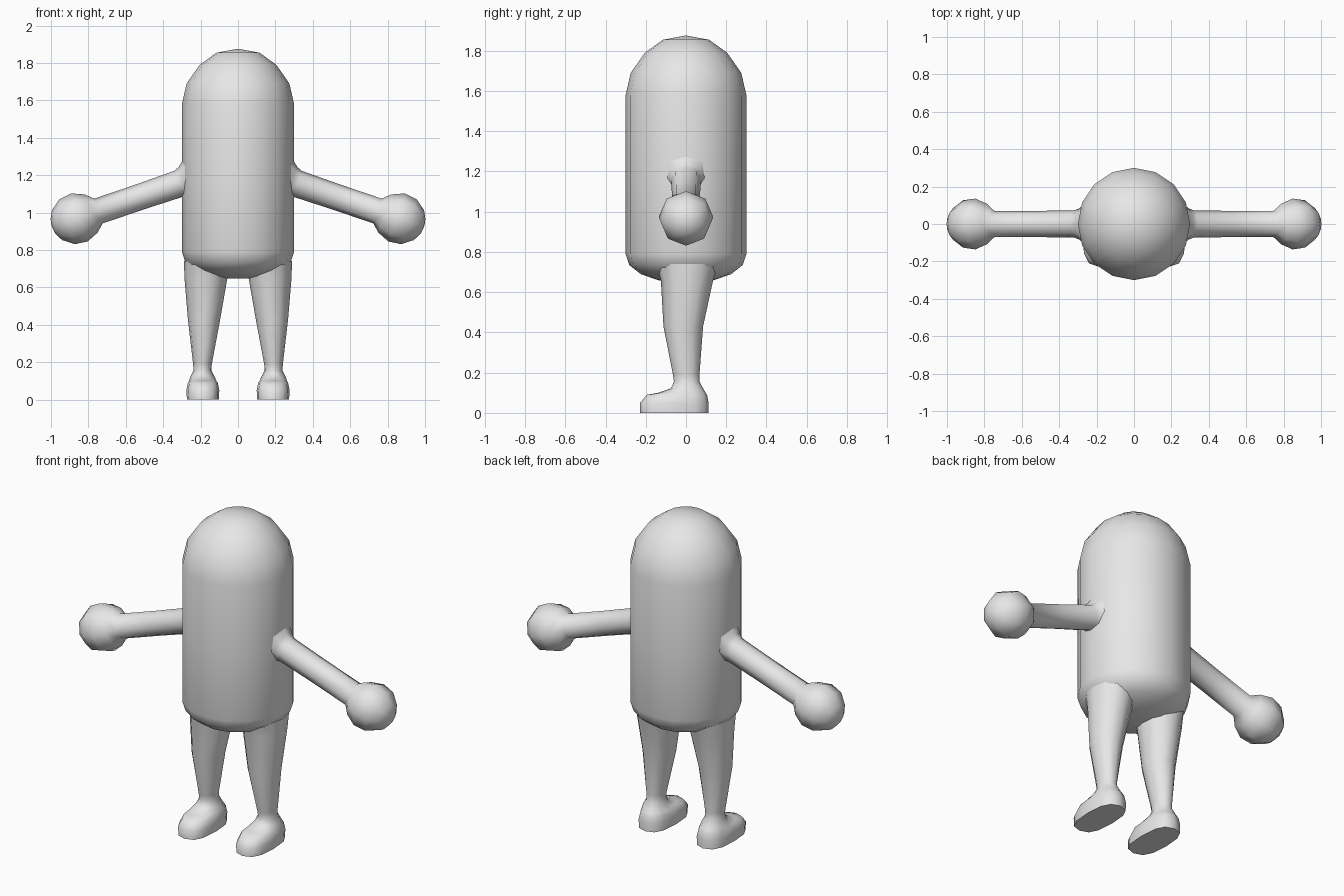
import bpy, bmesh, math
from mathutils import Vector

if "Cube" in bpy.data.objects:
    bpy.data.objects.remove(bpy.data.objects["Cube"])

grey = bpy.data.materials.new("light_grey")
grey.diffuse_color = (0.8, 0.8, 0.8, 1)
grey.use_nodes = True
grey.node_tree.nodes["Principled BSDF"].inputs["Base Color"].default_value = grey.diffuse_color


def loft(name, rings):
    """Skin a list of equal-length point rings and cap both ends."""
    bm = bmesh.new()
    loops = [[bm.verts.new(p) for p in ring] for ring in rings]
    n = len(loops[0])
    for a, b in zip(loops, loops[1:]):
        for i in range(n):
            j = (i + 1) % n
            bm.faces.new((a[i], a[j], b[j], b[i]))
    bm.faces.new(loops[0])
    bm.faces.new(loops[-1])
    bmesh.ops.remove_doubles(bm, verts=bm.verts, dist=0.0005)
    bmesh.ops.recalc_face_normals(bm, faces=bm.faces)
    mesh = bpy.data.meshes.new(name)
    bm.to_mesh(mesh)
    bm.free()
    mesh.materials.append(grey)
    obj = bpy.data.objects.new(name, mesh)
    bpy.context.collection.objects.link(obj)
    bpy.ops.object.select_all(action='DESELECT')
    obj.select_set(True)
    bpy.context.view_layer.objects.active = obj
    bpy.ops.object.shade_smooth_by_angle(angle=math.radians(62))
    return obj


def oval(x0, x1, y0, y1, z, n=12, power=1.0):
    """Flat oval ring filling a box; power below 1 squares it off."""
    ring = []
    for i in range(n):
        t = 2 * math.pi * i / n
        c, s = math.cos(t), math.sin(t)
        c = math.copysign(abs(c) ** power, c) if abs(c) > 1e-6 else 0
        s = math.copysign(abs(s) ** power, s) if abs(s) > 1e-6 else 0
        ring.append(Vector(((x0 + x1) / 2 + c * (x1 - x0) / 2,
                            (y0 + y1) / 2 + s * (y1 - y0) / 2, z)))
    return ring


# Capsule body: radius, height
profile = [(0.06, 0.648), (0.14, 0.66), (0.225, 0.69), (0.282, 0.735), (0.30, 0.79),
           (0.30, 1.18), (0.30, 1.58), (0.275, 1.69), (0.205, 1.79),
           (0.115, 1.855), (0.0001, 1.876)]
loft("body", [oval(-r, r, -r, r, z, 16) for r, z in profile])

# Leg and foot sections: x0, x1, y0, y1, z, squareness
leg = [(0.05, 0.288, -0.15, 0.16, 0.74, 1), (0.055, 0.287, -0.125, 0.135, 0.66, 1),
       (0.095, 0.268, -0.112, 0.085, 0.43, 1), (0.14, 0.24, -0.065, 0.067, 0.19, 1),
       (0.142, 0.238, -0.06, 0.067, 0.155, 1), (0.125, 0.255, -0.075, 0.085, 0.122, 1),
       (0.115, 0.262, -0.14, 0.098, 0.10, 0.85), (0.108, 0.268, -0.195, 0.105, 0.09, 0.8),
       (0.10, 0.276, -0.228, 0.112, 0.05, 0.75), (0.102, 0.273, -0.228, 0.112, 0.0, 0.75)]

# Arm and hand: distance along the arm, radius
wrist = 0.613
hand_r = 0.137
arm = [(-0.03, 0.115), (0.005, 0.085), (0.035, 0.073), (0.25, 0.07), (0.487, 0.07)]
arm += [(wrist - hand_r * math.cos(math.radians(a)), max(hand_r * math.sin(math.radians(a)), 0.0001))
        for a in (52, 82, 112, 142, 163, 180)]

for side, s in (("left", 1), ("right", -1)):
    rings = []
    for x0, x1, y0, y1, z, p in leg:
        rings.append([Vector((v.x * s, v.y, v.z)) for v in oval(x0, x1, y0, y1, z, 12, p)])
    loft(side + "_leg_and_foot", rings)

    shoulder = Vector((0.285 * s, 0, 1.165))
    axis = Vector((0.58 * s, 0, -0.197)).normalized()
    up = Vector((0.197 * s, 0, 0.58)).normalized()
    across = Vector((0, 1, 0))
    rings = []
    for d, r in arm:
        rings.append([shoulder + axis * d + up * (r * math.cos(k * math.pi / 4))
                      + across * (r * math.sin(k * math.pi / 4)) for k in range(8)])
    loft(side + "_arm_and_hand", rings)
